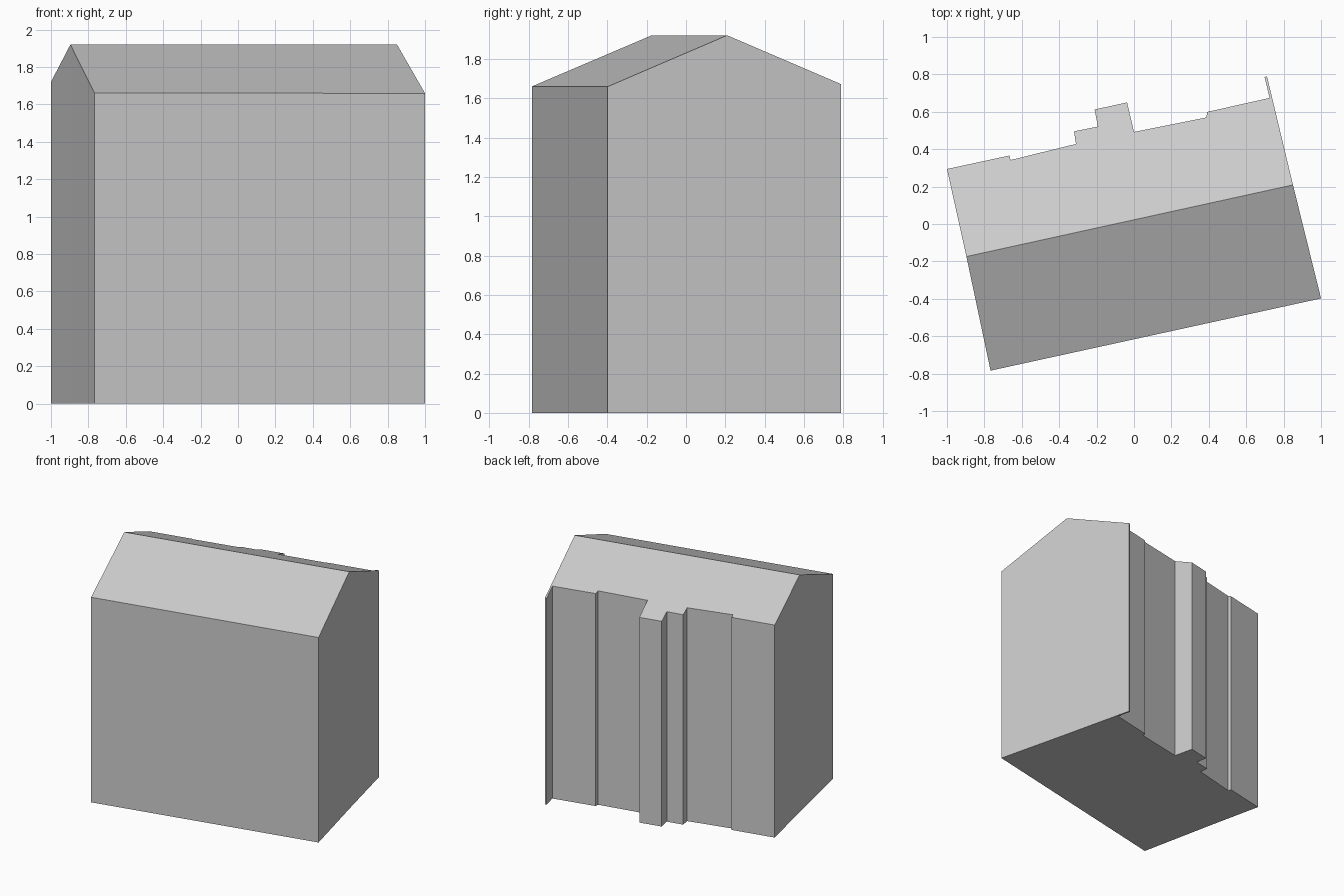
import bpy
import bmesh
from mathutils import Vector

cube = bpy.data.objects.get("Cube")
if cube:
    bpy.data.objects.remove(cube, do_unlink=True)

# One flat material
grey = bpy.data.materials.new("light grey")
grey.use_nodes = True
colour = (0.6, 0.6, 0.6, 1)
grey.diffuse_color = colour
bsdf = next(n for n in grey.node_tree.nodes if n.type == 'BSDF_PRINCIPLED')
bsdf.inputs["Base Color"].default_value = colour

RIDGE_LEFT, RIDGE_RIGHT = Vector((-0.896, -0.174)), Vector((0.85, 0.209))
RIDGE_HEIGHT, SLOPE = 1.92, 0.417

# Ground plan, anticlockwise from the front corner
front = [(-0.767, -0.784), (1.0, -0.398)]
back = [
    (0.711, 0.789), (0.698, 0.786), (0.725, 0.674),        # thin end fin
    (0.39, 0.599), (0.388, 0.57), (0.0, 0.492),            # shallow recess
    (-0.037, 0.65), (-0.211, 0.612), (-0.193, 0.521),      # projecting bay
    (-0.321, 0.495), (-0.31, 0.428),                       # bay shoulder
    (-0.66, 0.342), (-0.666, 0.366), (-1.0, 0.294),        # end step
]
plan = front + [tuple(RIDGE_RIGHT)] + back + [tuple(RIDGE_LEFT)]


def roof_height(p):
    """Height of the pitched roof above a plan point."""
    along = (RIDGE_RIGHT - RIDGE_LEFT).normalized()
    across = Vector((-along.y, along.x))
    return RIDGE_HEIGHT - SLOPE * abs((p - RIDGE_LEFT).dot(across))


# Walls, floor and gabled roof
bm = bmesh.new()
floor = bm.faces.new([bm.verts.new((x, y, 0)) for x, y in plan])
top = bmesh.ops.extrude_face_region(bm, geom=[floor], use_keep_orig=True)["geom"]
top_verts = [g for g in top if isinstance(g, bmesh.types.BMVert)]
roof = next(g for g in top if isinstance(g, bmesh.types.BMFace))
for v in top_verts:
    v.co.z = roof_height(v.co.xy)

# Fold the roof along the ridge
ridge = [min(top_verts, key=lambda v: (v.co.xy - end).length)
         for end in (RIDGE_LEFT, RIDGE_RIGHT)]
bmesh.utils.face_split(roof, ridge[0], ridge[1])
bmesh.ops.recalc_face_normals(bm, faces=bm.faces)

mesh = bpy.data.meshes.new("gabled_building")
bm.to_mesh(mesh)
bm.free()
mesh.materials.append(grey)
building = bpy.data.objects.new("gabled_building", mesh)
bpy.context.scene.collection.objects.link(building)
